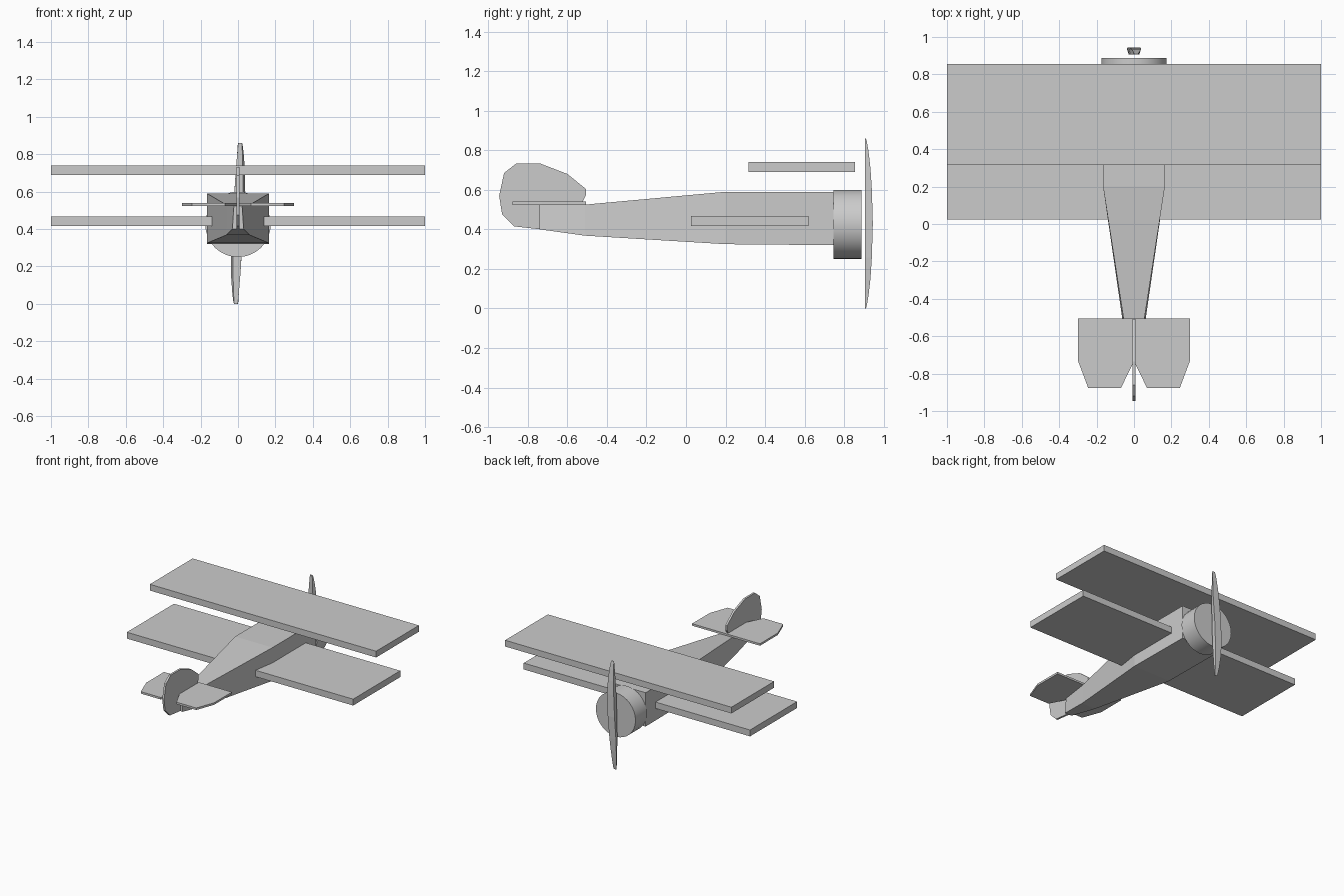
import bpy, bmesh, math
from mathutils import Vector

if "Cube" in bpy.data.objects:
    bpy.data.objects.remove(bpy.data.objects["Cube"])


def finish(name, bm):
    bmesh.ops.recalc_face_normals(bm, faces=bm.faces)
    me = bpy.data.meshes.new(name)
    bm.to_mesh(me)
    bm.free()
    ob = bpy.data.objects.new(name, me)
    bpy.context.collection.objects.link(ob)
    return ob


def box(name, lo, hi):
    bm = bmesh.new()
    bmesh.ops.create_cube(bm, size=1)
    lo, hi = Vector(lo), Vector(hi)
    for v in bm.verts:
        v.co = (lo + hi) / 2 + v.co * (hi - lo)
    return finish(name, bm)


def loft(name, rings):
    bm = bmesh.new()
    loops = [[bm.verts.new(p) for p in ring] for ring in rings]
    for a, b in zip(loops, loops[1:]):
        for i in range(len(a)):
            j = (i + 1) % len(a)
            bm.faces.new((a[i], a[j], b[j], b[i]))
    bm.faces.new(loops[0])
    bm.faces.new(loops[-1])
    return finish(name, bm)


# Wings
box("upper_wing", (-1, 0.315, 0.69), (1, 0.855, 0.74))
box("lower_wing", (-1, 0.025, 0.417), (1, 0.62, 0.468))

# Fuselage: y, top half width, bottom half width, bottom z, top z
sections = [(0.745, 0.165, 0.165, 0.32, 0.59),
            (0.2, 0.165, 0.165, 0.325, 0.59),
            (-0.51, 0.055, 0.062, 0.368, 0.525),
            (-0.74, 0.022, 0.03, 0.40, 0.525)]
loft("fuselage", [[(-b, y, z0), (b, y, z0), (t, y, z1), (-t, y, z1)]
                  for y, t, b, z0, z1 in sections])

# Round engine cowl
circle = [(0.175 * math.cos(a), 0.425 + 0.175 * math.sin(a))
          for a in (math.tau * i / 32 for i in range(32))]
cowl = loft("engine_cowl", [[(x, y, z) for x, z in circle] for y in (0.745, 0.887)])
for f in cowl.data.polygons:
    f.use_smooth = len(f.vertices) == 4
for e in cowl.data.edges:
    a, b = (cowl.data.vertices[i].co.y for i in e.vertices)
    e.use_edge_sharp = abs(a - b) < 1e-4

# Propeller: blade height fraction, half width, depth
blade = [(0, 0.03, 0.039), (0.4, 0.029, 0.034), (0.65, 0.024, 0.027),
         (0.85, 0.018, 0.017), (0.96, 0.014, 0.009), (1, 0.011, 0.004)]
stations = [(-t, w, d) for t, w, d in blade[:0:-1]] + blade
rings = []
for t, w, d in stations:
    c, z = 0.011 * t, 0.43 + 0.43 * t
    k = 0.008 * t * (1 - t * t) * 2
    rings.append([(c - w * 0.8, 0.906, z), (c + w * 0.8, 0.906, z),
                  (c + w + k, 0.906 + d, z), (c - w + k, 0.906 + d, z)])
loft("propeller", rings)

# Tailplane with V notch
half = [(0.3, -0.505), (0.3, -0.73), (0.245, -0.877), (0.07, -0.877)]
outline = half + [(0, -0.735)] + [(-x, y) for x, y in reversed(half)]
loft("tailplane", [[(x, y, z) for x, y in outline] for z in (0.524, 0.54)])

# Fin and rudder
fin = [(-0.53, 0.525), (-0.507, 0.57), (-0.507, 0.605), (-0.6, 0.68),
       (-0.735, 0.732), (-0.86, 0.732), (-0.92, 0.685), (-0.945, 0.57),
       (-0.93, 0.475), (-0.87, 0.415), (-0.735, 0.40), (-0.735, 0.525)]
loft("tail_fin", [[(x, y, z) for y, z in fin] for x in (-0.008, 0.008)])
